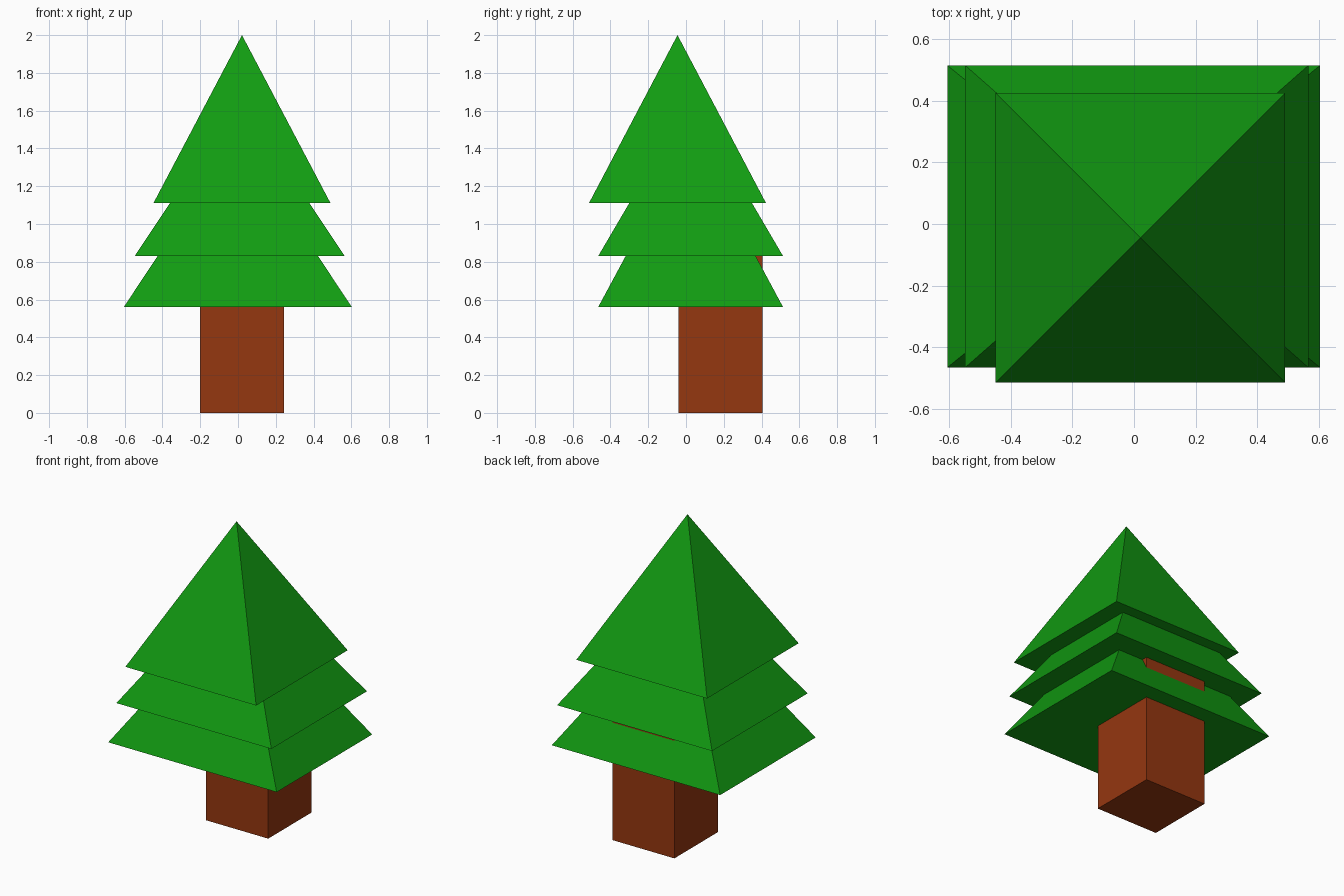
import bpy
import bmesh
from mathutils import Matrix, Vector

if "Cube" in bpy.data.objects:
    bpy.data.objects.remove(bpy.data.objects["Cube"])


def material(name, rgb):
    m = bpy.data.materials.new(name)
    m.diffuse_color = (*rgb, 1.0)
    m.use_nodes = True
    m.node_tree.nodes["Principled BSDF"].inputs["Base Color"].default_value = m.diffuse_color
    return m


green = material("leaf green", (0.006, 0.33, 0.006))
brown = material("bark brown", (0.30, 0.038, 0.005))


def add_object(name, bm, mat):
    bmesh.ops.recalc_face_normals(bm, faces=bm.faces)
    mesh = bpy.data.meshes.new(name)
    bm.to_mesh(mesh)
    bm.free()
    mesh.materials.append(mat)
    obj = bpy.data.objects.new(name, mesh)
    bpy.context.collection.objects.link(obj)


def pyramid(name, x0, x1, y0, y1, z0, z1):
    """Closed square pyramid with its apex above the base centre."""
    bm = bmesh.new()
    base = [bm.verts.new(p) for p in
            ((x0, y0, z0), (x1, y0, z0), (x1, y1, z0), (x0, y1, z0))]
    apex = bm.verts.new(((x0 + x1) / 2, (y0 + y1) / 2, z1))
    bm.faces.new(base[::-1])
    for i in range(4):
        bm.faces.new((base[i], base[(i + 1) % 4], apex))
    add_object(name, bm, green)


# Trunk: off-centre block that pokes out behind the lowest tier
bm = bmesh.new()
size = Vector((0.445, 0.445, 0.89))
centre = Vector((0.022, 0.183, 0.445))
bmesh.ops.create_cube(bm, size=1.0,
                      matrix=Matrix.Translation(centre) @ Matrix.Diagonal((*size, 1.0)))
add_object("trunk", bm, brown)

# Three overlapping foliage tiers
pyramid("lower_foliage", -0.605, 0.603, -0.465, 0.514, 0.56, 1.47)
pyramid("middle_foliage", -0.547, 0.565, -0.465, 0.514, 0.83, 1.665)
pyramid("top_foliage", -0.448, 0.490, -0.514, 0.424, 1.11, 2.0)
